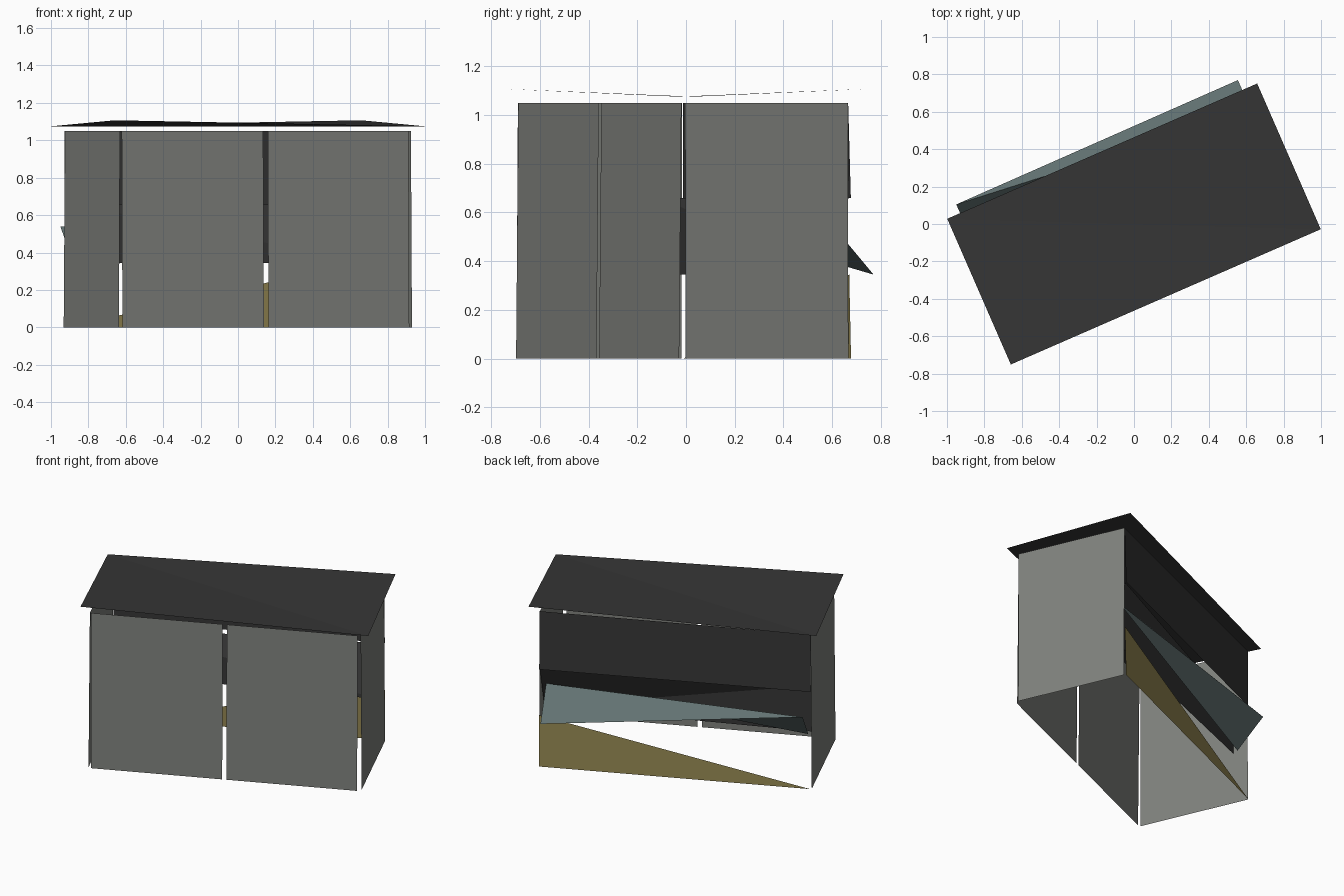
import bpy, bmesh, math
from mathutils import Matrix

if "Cube" in bpy.data.objects:
    bpy.data.objects.remove(bpy.data.objects["Cube"])

# The whole kiosk is turned about z; u runs along it, v runs front to back
TURN = Matrix.Rotation(math.atan2(0.72, 1.65), 4, 'Z')


def material(name, rgb):
    m = bpy.data.materials.new(name)
    m.diffuse_color = (*rgb, 1)
    m.use_nodes = True
    m.node_tree.nodes["Principled BSDF"].inputs["Base Color"].default_value = m.diffuse_color
    return m


GREY = material("wall_grey", (0.215, 0.222, 0.205))
CHARCOAL = material("charcoal", (0.036, 0.036, 0.036))
TEAL = material("slate_teal", (0.125, 0.172, 0.170))
GOLD = material("ochre", (0.30, 0.245, 0.085))


def sheet(name, mat, corners, tris=None):
    """Thin panel from local (u, v, z) corners, optionally folded in triangles."""
    bm = bmesh.new()
    vs = [bm.verts.new(c) for c in corners]
    for f in tris or [range(len(vs))]:
        bm.faces.new([vs[i] for i in f])
    bm.transform(TURN)
    mesh = bpy.data.meshes.new(name)
    bm.to_mesh(mesh)
    bm.free()
    mesh.materials.append(mat)
    ob = bpy.data.objects.new(name, mesh)
    bpy.context.collection.objects.link(ob)
    return ob


H = 1.05       # wall height
BACK = 0.36    # back wall line
SILL = 0.345   # counter height
HEAD = 0.66    # bottom of the back header

# Roof sheet with a shallow valley between two opposite corners
sheet("roof", CHARCOAL,
      [(-0.904, -0.425, 1.107), (0.904, -0.425, 1.075),
       (0.904, 0.425, 1.107), (-0.904, 0.425, 1.075)],
      [(0, 1, 3), (1, 2, 3)])

# Two front panels, leaning in slightly
for name, a, b in (("front_panel_left", -0.845, -0.020),
                   ("front_panel_right", 0.007, 0.828)):
    sheet(name, GREY, [(a, -0.392, 0), (b, -0.392, 0), (b, -0.382, H), (a, -0.382, H)])

# Side walls
sheet("side_wall_right", GREY,
      [(0.852, -0.373, 0), (0.852, 0.355, 0), (0.846, 0.355, H), (0.846, -0.373, H)])
sheet("side_wall_left", GREY,
      [(-0.862, 0.355, 0), (-0.862, -0.383, 0), (-0.854, -0.380, H), (-0.854, 0.355, H)])

# Back header and the twisted shutter below it
sheet("back_header", CHARCOAL,
      [(0.848, BACK + 0.008, HEAD), (-0.855, BACK, HEAD),
       (-0.855, BACK, H), (0.848, BACK - 0.004, H)])
sheet("back_shutter", CHARCOAL,
      [(0.845, BACK, HEAD), (0.845, 0.22, SILL),
       (-0.852, 0.26, SILL), (-0.852, 0.265, HEAD)],
      [(0, 1, 3), (1, 2, 3)])

# Twisted counter flap
sheet("counter_flap", TEAL,
      [(0.817, 0.306, 0.54), (0.817, 0.483, SILL),
       (-0.829, 0.476, 0.54), (-0.829, 0.300, SILL)],
      [(0, 1, 2), (0, 2, 3)])

# Triangular lower back panel
sheet("lower_back_panel", GOLD,
      [(0.850, BACK + 0.008, 0), (-0.852, BACK, 0), (0.850, BACK, SILL)])
